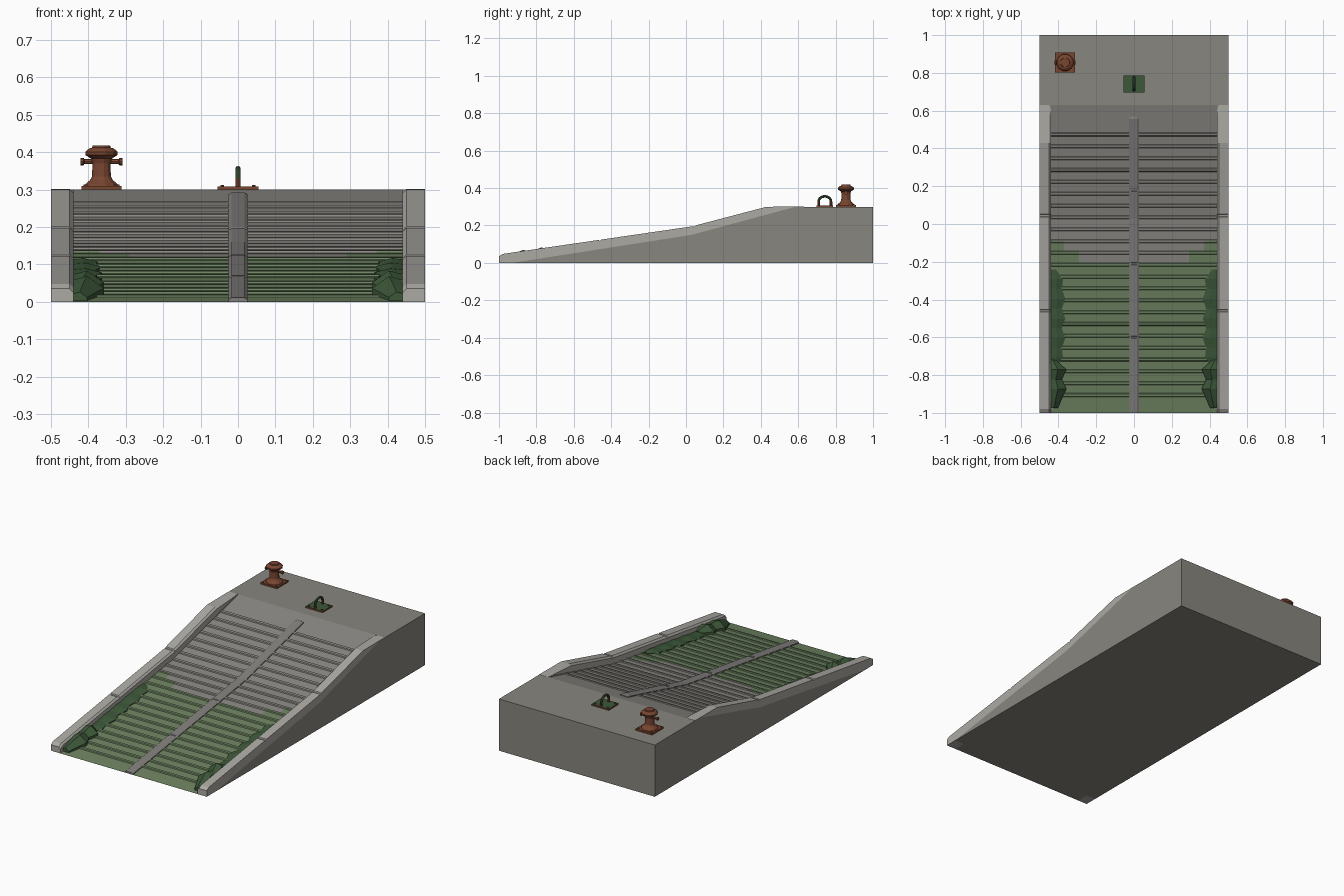
import bpy, bmesh
from math import sin, cos, pi
from mathutils import Vector

cube = bpy.data.objects.get("Cube")
if cube:
    bpy.data.objects.remove(cube)


def material(name, r, g, b):
    m = bpy.data.materials.new(name)
    m.use_nodes = True
    m.diffuse_color = (r, g, b, 1)
    m.node_tree.nodes["Principled BSDF"].inputs["Base Color"].default_value = (r, g, b, 1)
    return m


concrete = material("concrete", 0.25, 0.24, 0.21)
deck_grey = material("deck grey", 0.25, 0.24, 0.22)
curb_grey = material("pale curb concrete", 0.41, 0.40, 0.37)
rail_grey = material("rail grey", 0.22, 0.21, 0.20)
algae = material("algae green", 0.15, 0.22, 0.115)
weed = material("dark weed green", 0.045, 0.095, 0.04)
rust = material("rust", 0.19, 0.06, 0.03)


def add_loft(bm, sections):
    """Skin equal-length closed sections and cap both ends."""
    rings = [[bm.verts.new(p) for p in s] for s in sections]
    n = len(rings[0])
    for a, b in zip(rings, rings[1:]):
        for i in range(n):
            j = (i + 1) % n
            bm.faces.new((a[i], a[j], b[j], b[i]))
    bm.faces.new(rings[0])
    bm.faces.new(rings[-1])


def finish(name, bm, mats, rule=None, smooth=False):
    bmesh.ops.recalc_face_normals(bm, faces=bm.faces)
    if rule:
        for f in bm.faces:
            f.material_index = rule(f)
    me = bpy.data.meshes.new(name)
    bm.to_mesh(me)
    bm.free()
    for m in mats:
        me.materials.append(m)
    ob = bpy.data.objects.new(name, me)
    bpy.context.collection.objects.link(ob)
    return ob


def loft(name, sections, mat):
    bm = bmesh.new()
    add_loft(bm, sections)
    return finish(name, bm, [mat])


def prism(profile, x0, x1):
    return [[(x, y, z) for y, z in profile] for x in (x0, x1)]


def ring(centre, u, v, r, n, turn=0.0):
    c, u, v = Vector(centre), Vector(u), Vector(v)
    return [c + r * (u * cos(2 * pi * i / n + turn) + v * sin(2 * pi * i / n + turn)) for i in range(n)]


def box(bm, x0, x1, y0, y1, z0, z1):
    add_loft(bm, [[(x0, y0, z), (x1, y0, z), (x1, y1, z), (x0, y1, z)] for z in (z0, z1)])


def lathe(bm, x, y, profile, n):
    add_loft(bm, [ring((x, y, z), (1, 0, 0), (0, 1, 0), r, n, pi / n) for r, z in profile])


def lerp(points, y):
    for (a, za), (b, zb) in zip(points, points[1:]):
        if y <= b:
            return za + (zb - za) * (y - a) / (b - a)
    return points[-1][1]


RAMP = [(-1, 0), (0.03, 0.15), (0.63, 0.3), (1, 0.3)]
CURB_TOP = [(-1, 0.035), (-0.98, 0.048), (0.03, 0.195), (0.43, 0.3), (0.63, 0.3)]
CURB_LOW = [(-1, 0), (-0.93, 0), (0.03, 0.15), (0.58, 0.2985), (0.63, 0.2985)]


def ramp_z(y):
    return lerp(RAMP, y)


# Solid side walls under the curbs
for side, s in (("left", 1), ("right", -1)):
    wall = CURB_LOW[1:] + [(0.63, 0.3), (1, 0.3), (1, 0)]
    loft(side + "_side_wall", prism(wall, 0.44 * s, 0.5 * s), concrete)

# Ribbed deck, split so that the algae edge falls on face edges
ribs = []
for i in range(23):
    y = -0.905 + i * 0.0627
    for dy, h in ((-0.010, 0), (-0.007, 0.005), (0.006, 0.005), (0.009, 0)):
        ribs.append((y + dy, ramp_z(y + dy) + h))
deck = [(-1, 0)] + ribs + [(0.63, 0.3), (1, 0.3), (1, 0)]
bm = bmesh.new()
add_loft(bm, prism(deck, -0.44, 0.44))
cuts = [((0, y, 0), (0, 1, 0)) for y in (-0.205, -0.14, -0.09, 0.629)]
cuts += [((x, 0, 0), (1, 0, 0)) for x in (-0.37, -0.29, 0.29, 0.37)]
for co, no in cuts:
    bmesh.ops.bisect_plane(bm, geom=bm.verts[:] + bm.edges[:] + bm.faces[:], plane_co=co, plane_no=no)


def deck_colour(f):
    c = f.calc_center_median()
    if f.normal.z < -0.5 or c.y > 0.628:
        return 0
    x = abs(c.x)
    edge = -0.09 if x > 0.37 else -0.14 if x > 0.29 else -0.205
    return 2 if c.y < edge else 1


finish("ribbed_deck", bm, [concrete, deck_grey, algae], deck_colour)


def stations(ys, joints):
    """List of (y, groove depth) with a small groove at each joint."""
    out = [(y, 0) for y in ys]
    for j in joints:
        out += [(j - 0.007, 0), (j - 0.004, 0.005), (j + 0.004, 0.005), (j + 0.007, 0)]
    return sorted(out)


# Curbs with chamfered inner edge
for side, s in (("left", 1), ("right", -1)):
    secs = []
    for y, d in stations([-1, -0.98, -0.93, 0.03, 0.43, 0.58, 0.6, 0.63], [-0.46, 0.045]):
        lo, top = lerp(CURB_LOW, y), lerp(CURB_TOP, y) - d
        if y > 0.55:
            top += 0.001
        c = min(0.01, (top - lo) * 0.6)
        inner = 0.44 if y < 0.62 else 0.45
        secs.append([(x * s, y, z) for x, z in
                     ((0.5, lo), (0.5, top), (inner + 0.01, top), (inner, top - c), (inner, lo))])
    loft(side + "_curb", secs, curb_grey)

# Centre rail
secs = []
for y, d in stations([-1, 0.03, 0.555, 0.57], [-0.6, -0.21, 0.18]):
    z = ramp_z(y)
    h = 0.005 if y > 0.56 else 0.011 - d * 0.5
    secs.append([(-0.026, y, z - 0.002 * (y > -1)), (-0.026, y, z + h * 0.5), (-0.017, y, z + h),
                 (0.017, y, z + h), (0.026, y, z + h * 0.5), (0.026, y, z - 0.002 * (y > -1))])
loft("centre_rail", secs, rail_grey)


# Weeds growing along the curbs: ragged inner edge, raised middle
def weeds(name, s, y0, y1, n, base_width, jag, height):
    secs = []
    for i in range(n + 1):
        t = i / n
        y = y0 + (y1 - y0) * t
        taper = min(1, 0.45 + 4 * t, 0.45 + 4 * (1 - t))
        w = (base_width + (jag if i % 2 else -jag)) * taper
        h = height * (1.0 if i % 2 else 0.75) * taper
        z = ramp_z(y)
        secs.append([(x * s, y, z + dz) for x, dz in
                     ((0.44, 0), (0.44, h * 0.8), (0.44 - w * 0.45, h), (0.44 - w, h * 0.35), (0.44 - w, 0))])
    return loft(name, secs, weed)


for side, s in (("left", 1), ("right", -1)):
    weeds(side + "_weed_strip", s, -0.24, -0.76, 10, 0.067, 0.009, 0.016)
    weeds(side + "_weed_clump", s, -0.72, -0.975, 5, 0.07, 0.012, 0.05)


def bolts(bm, x, y, dx, dy, z):
    for sx in (-1, 1):
        for sy in (-1, 1):
            lathe(bm, x + sx * dx, y + sy * dy, [(0.006, z), (0.006, z + 0.004)], 6)


# Mooring bollard
BX, BY = -0.365, 0.855
bm = bmesh.new()
box(bm, BX - 0.053, BX + 0.053, BY - 0.053, BY + 0.053, 0.3, 0.309)
bolts(bm, BX, BY, 0.043, 0.043, 0.309)
lathe(bm, BX, BY, [(0.046, 0.309), (0.044, 0.315), (0.032, 0.325), (0.026, 0.335), (0.025, 0.37),
                   (0.029, 0.383), (0.044, 0.392), (0.045, 0.401), (0.034, 0.410), (0.026, 0.412),
                   (0.024, 0.418)], 12)
bar = [(-0.056, 0.010), (-0.048, 0.010), (-0.046, 0.007), (0.046, 0.007), (0.048, 0.010), (0.056, 0.010)]
add_loft(bm, [ring((BX + dx, BY, 0.375), (0, 1, 0), (0, 0, 1), r, 8) for dx, r in bar])
finish("mooring_bollard", bm, [rust])

# Mooring eye: bolted plate and arch, mossy on top
EY = 0.742
bm = bmesh.new()
box(bm, -0.055, 0.055, EY - 0.045, EY + 0.045, 0.3, 0.308)
bolts(bm, 0, EY, 0.042, 0.033, 0.308)
finish("eye_plate", bm, [rust, weed], lambda f: int(f.normal.z > 0.5))

path = [(1, 0, 0.306)] + [(cos(a), sin(a), 0.329) for a in (pi * i / 10 for i in range(11))] + [(-1, 0, 0.306)]
secs = []
for c, s, z in path:
    secs.append(ring((0, EY + 0.033 * c, z + 0.027 * s), (1, 0, 0), (0, c, s), 0.007, 8))
bm = bmesh.new()
add_loft(bm, secs)
finish("mooring_eye", bm, [rust, weed], lambda f: int(f.calc_center_median().z > 0.333))
